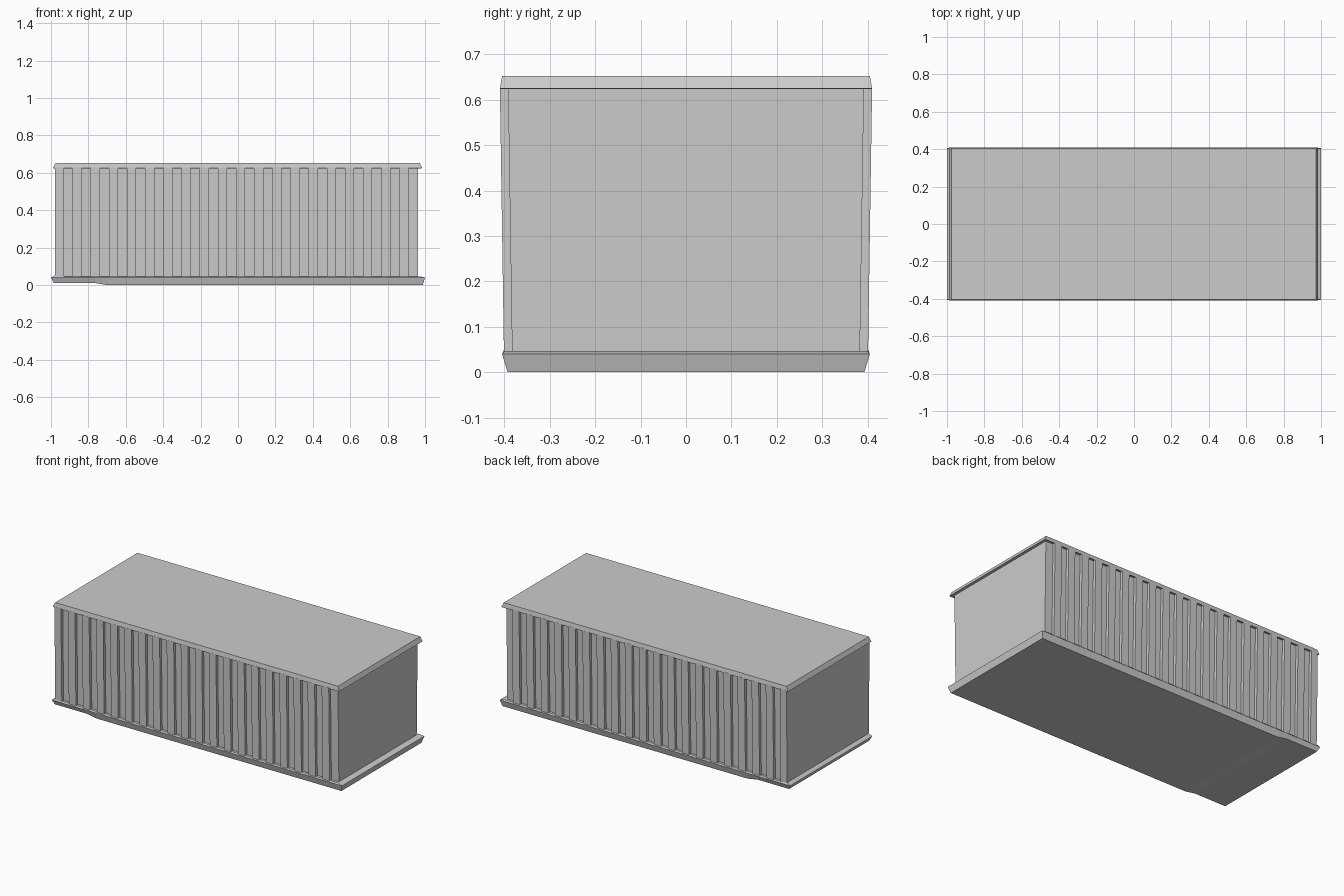
import bpy, bmesh

if "Cube" in bpy.data.objects:
    bpy.data.objects.remove(bpy.data.objects["Cube"])


def loft(name, rings):
    """Stack of closed rings with equal point counts, capped at both ends."""
    bm = bmesh.new()
    loops = [[bm.verts.new(p) for p in ring] for ring in rings]
    n = len(loops[0])
    for a, b in zip(loops, loops[1:]):
        for i in range(n):
            j = (i + 1) % n
            bm.faces.new((a[i], a[j], b[j], b[i]))
    bm.faces.new(loops[0][::-1])
    bm.faces.new(loops[-1])
    bmesh.ops.recalc_face_normals(bm, faces=bm.faces)
    return name, bm


def finish(name, bm):
    me = bpy.data.meshes.new(name)
    bm.to_mesh(me)
    bm.free()
    ob = bpy.data.objects.new(name, me)
    bpy.context.collection.objects.link(ob)
    return ob


def rect(x0, x1, y, z):
    return [(x0, -y, z), (x1, -y, z), (x1, y, z), (x0, y, z)]


# Corrugated walls: crenellated plan, slightly wider at the top
LEFT, RIGHT, SLOTS, START, PITCH, DEPTH = -0.978, 0.963, 20, -0.933, 0.0971, 0.018


def wall_ring(y, z):
    front = [(LEFT, -y)]
    for i in range(SLOTS):
        a = START + i * PITCH
        b = a + PITCH / 2
        front += [(a, -y), (a, -y + DEPTH)]
        if i < SLOTS - 1:
            front += [(b, -y + DEPTH), (b, -y)]
        else:
            front.append((RIGHT, -y + DEPTH))
    back = [(x, -yy) for x, yy in reversed(front)]
    return [(x, yy, z) for x, yy in front + back]


finish(*loft("corrugated_walls", [wall_ring(0.401, 0.04), wall_ring(0.41, 0.629)]))

# Roof with chamfered rim and overhanging end lips
finish(*loft("roof", [rect(LEFT, RIGHT, 0.409, 0.629),
                      rect(-0.981, 0.978, 0.4095, 0.624),
                      rect(-0.99, 0.985, 0.41, 0.625),
                      rect(-0.976, 0.972, 0.405, 0.653)]))

# Floor frame with chamfered edges
name, bm = loft("floor_frame", [rect(-0.986, 0.988, 0.393, 0.0),
                                rect(-1.0, 1.0, 0.405, 0.04),
                                rect(-0.975, 0.975, 0.399, 0.047)])
for x in (-0.93, -0.77, -0.70):
    bmesh.ops.bisect_plane(bm, geom=bm.verts[:] + bm.edges[:] + bm.faces[:],
                           plane_co=(x, 0, 0), plane_no=(1, 0, 0))
# Raised tunnel under one end, with a small upturned lip
for v in bm.verts:
    if v.co.x < -0.75 and v.co.z < 0.01:
        v.co.z = 0.012
    elif v.co.x < -0.96 and v.co.x > -0.98 and v.co.z > 0.045:
        v.co.z = 0.055
finish(name, bm)
